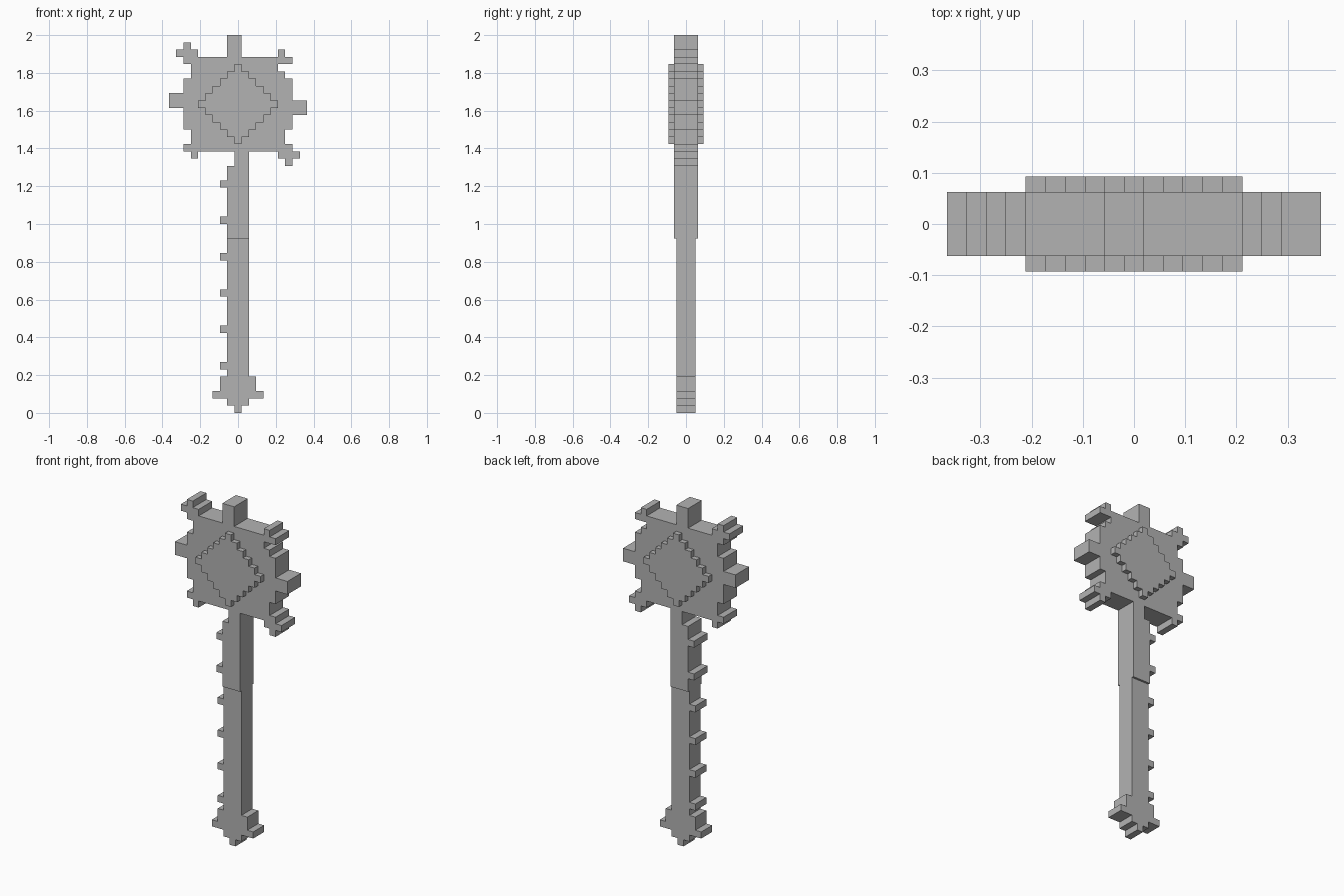
import bpy, bmesh
from mathutils import Vector

cube = bpy.data.objects.get("Cube")
if cube:
    bpy.data.objects.remove(cube, do_unlink=True)

UNIT = 2 / 52      # size of one grid cell
MIDDLE = 9.5       # column on the centre line

grey = bpy.data.materials.new("plain_grey")
grey.use_nodes = True
grey.diffuse_color = (0.45, 0.45, 0.45, 1)
grey.node_tree.nodes["Principled BSDF"].inputs["Base Color"].default_value = grey.diffuse_color


def slab(name, rects, depth):
    """Union cell rectangles (x0, z0, x1, z1) and extrude them to a slab."""
    cells = {(x, z) for x0, z0, x1, z1 in rects
             for x in range(x0, x1) for z in range(z0, z1)}
    bm = bmesh.new()
    corners = {}

    def corner(x, z):
        if (x, z) not in corners:
            corners[x, z] = bm.verts.new(((x - MIDDLE) * UNIT, -depth, z * UNIT))
        return corners[x, z]

    for x, z in sorted(cells):
        bm.faces.new([corner(x, z), corner(x + 1, z),
                      corner(x + 1, z + 1), corner(x, z + 1)])
    result = bmesh.ops.extrude_face_region(bm, geom=bm.faces[:], use_keep_orig=True)
    back = [v for v in result["geom"] if isinstance(v, bmesh.types.BMVert)]
    bmesh.ops.translate(bm, verts=back, vec=Vector((0, 2 * depth, 0)))
    bmesh.ops.recalc_face_normals(bm, faces=bm.faces[:])
    bmesh.ops.dissolve_limit(bm, angle_limit=0.01, verts=bm.verts[:], edges=bm.edges[:])
    mesh = bpy.data.meshes.new(name)
    bm.to_mesh(mesh)
    bm.free()
    mesh.materials.append(grey)
    obj = bpy.data.objects.new(name, mesh)
    bpy.context.collection.objects.link(obj)
    return obj


def pegs(rows):
    return [(7, z, 8, z + 1) for z in rows]


# Head plate with its spikes and corner prongs
core = [(4, 36, 15, 49), (8, 49, 10, 52)]
left_side = [(15, 36, 16, 47), (16, 39, 17, 46), (17, 41, 19, 43)]
right_side = [(3, 36, 4, 48), (2, 39, 3, 46), (0, 42, 2, 44)]
top_prongs = [(15, 48, 17, 49), (15, 49, 16, 50),
              (2, 48, 4, 49), (1, 49, 4, 50), (2, 50, 3, 51)]
bottom_prongs = [(16, 36, 17, 37), (15, 35, 18, 36), (16, 34, 17, 35),
                 (2, 36, 4, 37), (3, 35, 4, 36)]
# Thick upper shaft, flush with the head
neck = [(8, 24, 11, 34), (9, 34, 11, 36)] + pegs([26, 31])
slab("head_and_upper_shaft",
     core + left_side + right_side + top_prongs + bottom_prongs + neck, 0.063)

# Raised stepped diamond on both sides of the head
diamond = []
for row in range(-5, 6):
    half = 5 - abs(row)
    diamond.append((9 - half, 42 + row, 10 + half, 43 + row))
slab("head_diamond", diamond, 0.093)

# Thinner lower shaft with pegs and stepped pommel
pommel = [(7, 3, 12, 5), (6, 2, 13, 3), (9, 0, 10, 1)]
slab("lower_shaft_and_pommel",
     [(8, 1, 11, 24)] + pegs(range(6, 22, 5)) + pommel, 0.051)
